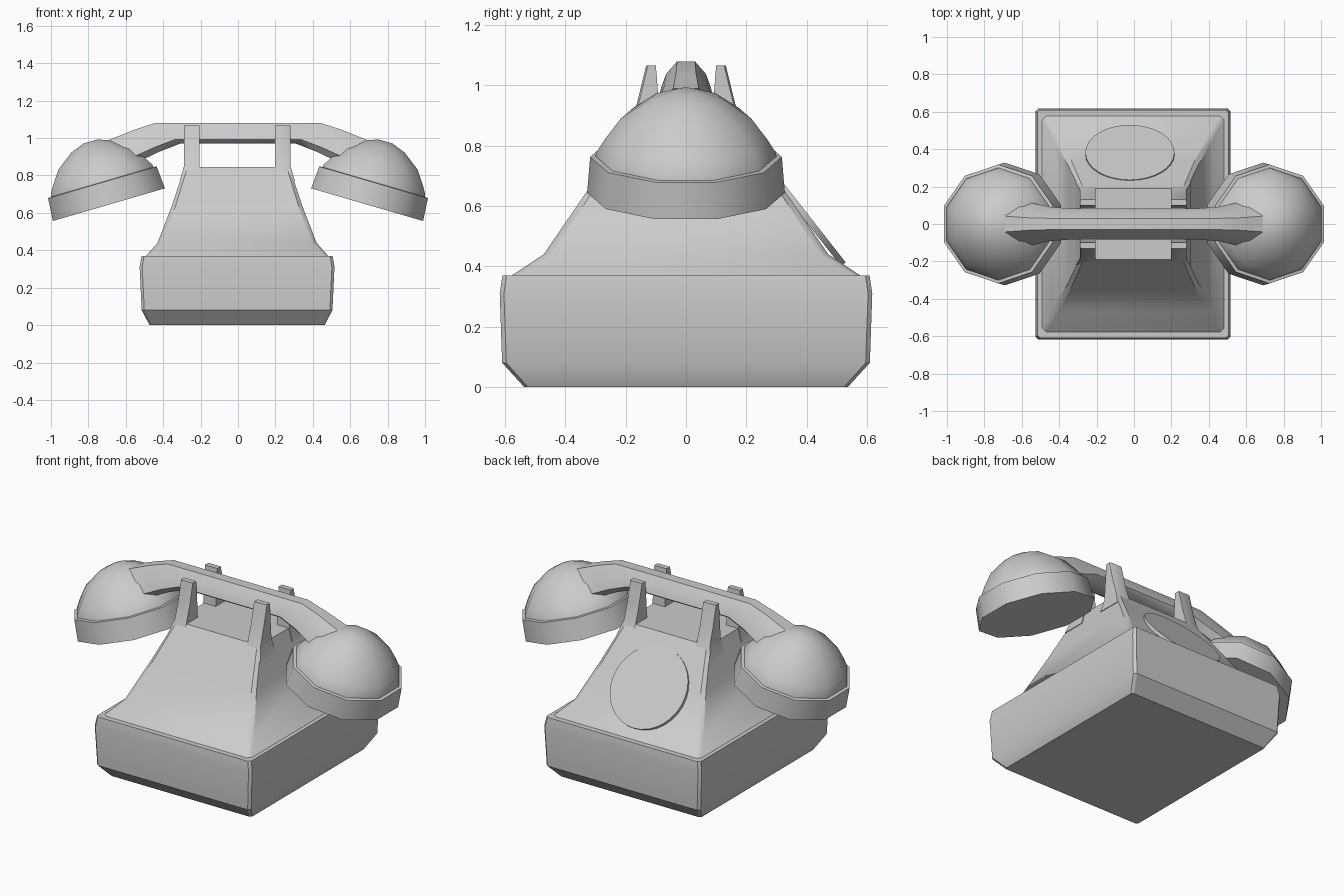
import bpy, bmesh, math
from mathutils import Vector, Matrix

if "Cube" in bpy.data.objects:
    bpy.data.objects.remove(bpy.data.objects["Cube"])


def loft(name, rings, angle=35, cap=True):
    """Skin a list of equal-length point rings into a closed object."""
    bm = bmesh.new()
    rows = [[bm.verts.new(p) for p in ring] for ring in rings]
    n = len(rows[0])
    for a, b in zip(rows, rows[1:]):
        for i in range(n):
            j = (i + 1) % n
            bm.faces.new((a[i], a[j], b[j], b[i]))
    if cap:
        bm.faces.new(rows[0])
        bm.faces.new(rows[-1])
    bmesh.ops.recalc_face_normals(bm, faces=bm.faces)
    mesh = bpy.data.meshes.new(name)
    bm.to_mesh(mesh)
    bm.free()
    ob = bpy.data.objects.new(name, mesh)
    bpy.context.collection.objects.link(ob)
    bpy.ops.object.select_all(action='DESELECT')
    bpy.context.view_layer.objects.active = ob
    ob.select_set(True)
    bpy.ops.object.shade_smooth_by_angle(angle=math.radians(angle))
    return ob


def rect(hx, hy, z, c, cx=-0.005):
    """Rectangle with chamfered corners."""
    q = [(hx, hy - c), (hx - c, hy), (c - hx, hy), (-hx, hy - c),
         (-hx, c - hy), (c - hx, -hy), (hx - c, -hy), (hx, c - hy)]
    return [(x + cx, y, z) for x, y in q]


# Boxy base and tapering upper housing
loft("base", [rect(0.468, 0.537, 0, 0.012), rect(0.51, 0.61, 0.08, 0.014),
              rect(0.521, 0.618, 0.31, 0.014), rect(0.511, 0.609, 0.37, 0.014)], 30)
loft("housing", [rect(0.49, 0.58, 0.365, 0.02), rect(0.485, 0.575, 0.372, 0.02),
                 rect(0.425, 0.472, 0.44, 0.025), rect(0.348, 0.335, 0.64, 0.02),
                 rect(0.28, 0.19, 0.845, 0.015)], 35)

# Four tapered cradle prongs
for sx, side in ((-1, "left"), (1, "right")):
    for sy, end in ((-1, "front"), (1, "back")):
        rings = []
        for z, x0, x1, y0, y1 in ((0.77, 0.205, 0.308, 0.08, 0.228),
                                  (0.85, 0.203, 0.285, 0.085, 0.192),
                                  (0.94, 0.203, 0.284, 0.09, 0.163),
                                  (1.067, 0.203, 0.284, 0.10, 0.132)):
            rings.append([(sx * x - 0.004, sy * y, z) for x, y in
                          ((x0, y0), (x1, y0), (x1, y1 - 0.006),
                           (x1 - 0.01, y1), (x0, y1))])
        loft(f"cradle_prong_{end}_{side}", rings)

# Dial disc on the sloping back face
bpy.ops.mesh.primitive_cylinder_add(vertices=32, radius=0.238, depth=0.02,
                                    location=(-0.022, 0.375, 0.594),
                                    rotation=(-0.905, 0, 0))
bpy.context.object.name = "dial"
bpy.ops.object.shade_smooth_by_angle(angle=math.radians(35))


# Handset bar: each section runs from an underside point to a top point
def section(xt, zt, xb, zb, w=1.0):
    half = ((0.05, 0), (0.083, 0.2), (0.066, 0.62), (0.03, 1))
    prof = list(half) + [(-y, v) for y, v in reversed(half)]
    return [(xb + (xt - xb) * v, y * w, zb + (zt - zb) * v) for y, v in prof]


right = [(0.445, 1.08, 0.31, 0.97, 1.0), (0.56, 1.042, 0.42, 0.927, 1.1),
         (0.69, 0.99, 0.53, 0.875, 1.4)]
bar = [section(-a, b, -c, d, w) for a, b, c, d, w in reversed(right)]
bar += [section(*s) for s in right]
loft("handset_bar", bar, 40)

# Ten-sided domed earpiece and mouthpiece, tilted towards the cradle
for s, name in ((-1, "earpiece"), (1, "mouthpiece")):
    place = Matrix.Translation((s * 0.725, 0, 0.763)) @ Matrix.Rotation(s * 0.284, 4, 'Y')

    def ring(r, h):
        return [place @ Vector((r * math.cos(math.radians(18 + 36 * i)),
                                r * math.sin(math.radians(18 + 36 * i)), h))
                for i in range(10)]
    loft(name + "_rim", [ring(0.328, -0.124), ring(0.318, 0), ring(0.28, 0.005)], 40)
    loft(name + "_dome", [ring(0.302, -0.01), ring(0.298, 0.015), ring(0.27, 0.06),
                          ring(0.217, 0.132), ring(0.12, 0.2), ring(0.04, 0.228)], 45)
